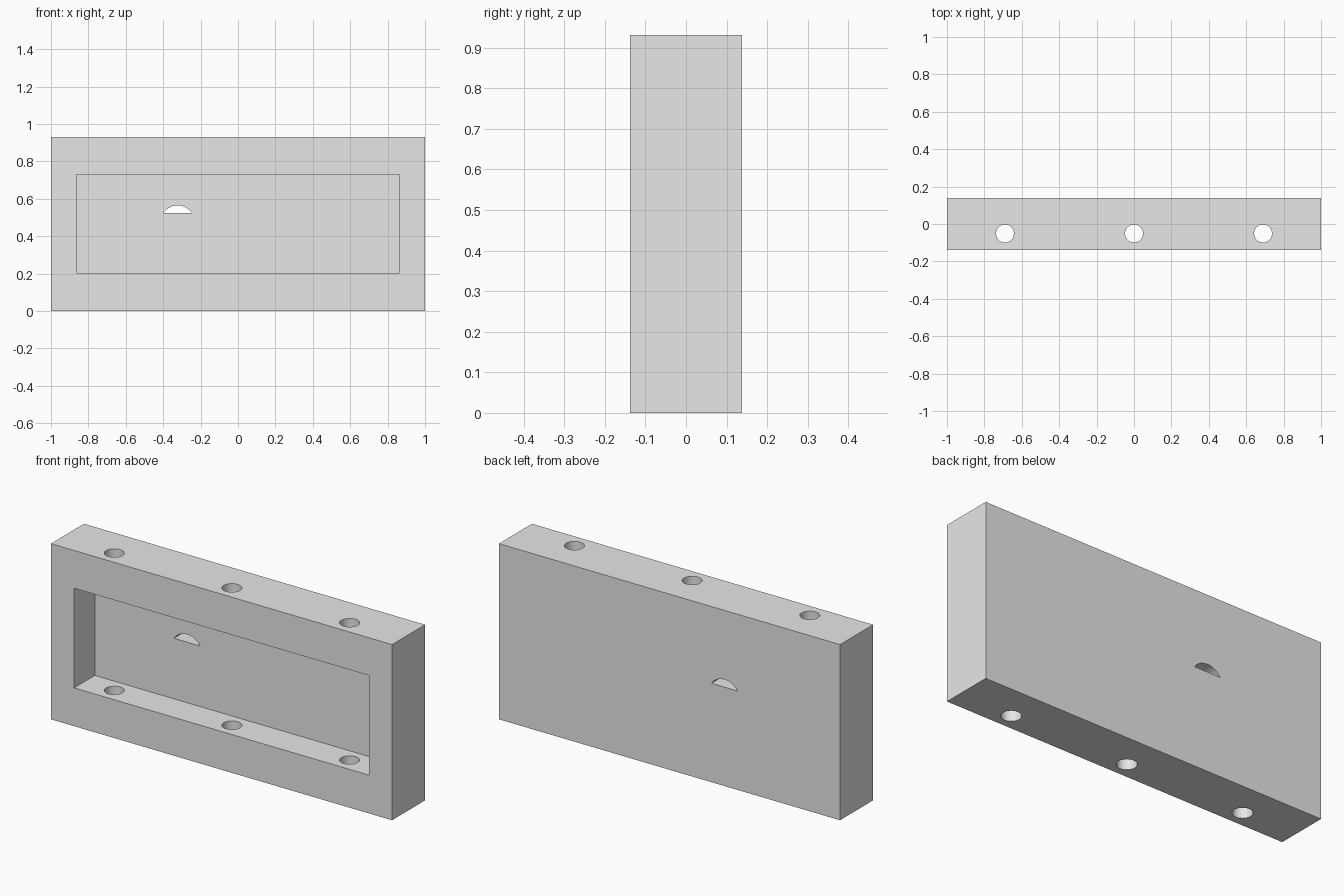
import bpy
import math

if "Cube" in bpy.data.objects:
    bpy.data.objects.remove(bpy.data.objects["Cube"])

W, D, H = 2.0, 0.276, 0.931           # overall size
FRONT, BACK = -D / 2, D / 2

grey = bpy.data.materials.new("light grey")
grey.diffuse_color = (0.8, 0.8, 0.8, 1)
grey.use_nodes = True
grey.node_tree.nodes["Principled BSDF"].inputs["Base Color"].default_value = grey.diffuse_color


def box(name, x0, x1, y0, y1, z0, z1):
    bpy.ops.mesh.primitive_cube_add(size=1, location=((x0 + x1) / 2, (y0 + y1) / 2, (z0 + z1) / 2))
    ob = bpy.context.object
    ob.name = name
    ob.scale = (x1 - x0, y1 - y0, z1 - z0)
    bpy.ops.object.transform_apply(location=True, rotation=True, scale=True)
    return ob


def prism(name, outline, y0, y1):
    """Extrude an x-z outline along y."""
    n = len(outline)
    verts = [(x, y, z) for y in (y0, y1) for x, z in outline]
    faces = [tuple(range(n)), tuple(reversed(range(n, 2 * n)))]
    faces += [(i, i + n, (i + 1) % n + n, (i + 1) % n) for i in range(n)]
    me = bpy.data.meshes.new(name)
    me.from_pydata(verts, [], faces)
    ob = bpy.data.objects.new(name, me)
    bpy.context.collection.objects.link(ob)
    return ob


def cut(target, cutter):
    mod = target.modifiers.new("cut", 'BOOLEAN')
    mod.operation = 'DIFFERENCE'
    mod.solver = 'EXACT'
    mod.object = cutter
    bpy.context.view_layer.objects.active = target
    bpy.ops.object.modifier_apply(modifier=mod.name)
    bpy.data.objects.remove(cutter, do_unlink=True)


# Solid block
frame = box("recessed_frame", -W / 2, W / 2, FRONT, BACK, 0, H)
frame.data.materials.append(grey)

# Pocket open to the front
cut(frame, box("pocket_cutter", -0.864, 0.864, FRONT - 0.1, 0.035, 0.203, 0.731))

# Round vertical holes through the top and bottom rails
for x in (-0.69, 0.0, 0.69):
    bpy.ops.mesh.primitive_cylinder_add(vertices=48, radius=0.048, depth=H + 0.2,
                                        location=(x, -0.051, H / 2))
    cut(frame, bpy.context.object)

# Arched slot through the back panel
half, rise, cx, base = 0.077, 0.041, -0.323, 0.524
r = (half ** 2 + rise ** 2) / (2 * rise)
a = math.asin(half / r)
arc = [(cx + r * math.sin(t), base + rise - r + r * math.cos(t))
       for t in (a - 2 * a * i / 20 for i in range(21))]
cut(frame, prism("slot_cutter", arc, -0.05, BACK + 0.1))

# Smooth hole walls, crisp edges
bpy.ops.object.select_all(action='DESELECT')
frame.select_set(True)
bpy.context.view_layer.objects.active = frame
bpy.ops.object.shade_smooth_by_angle(angle=math.radians(30))
